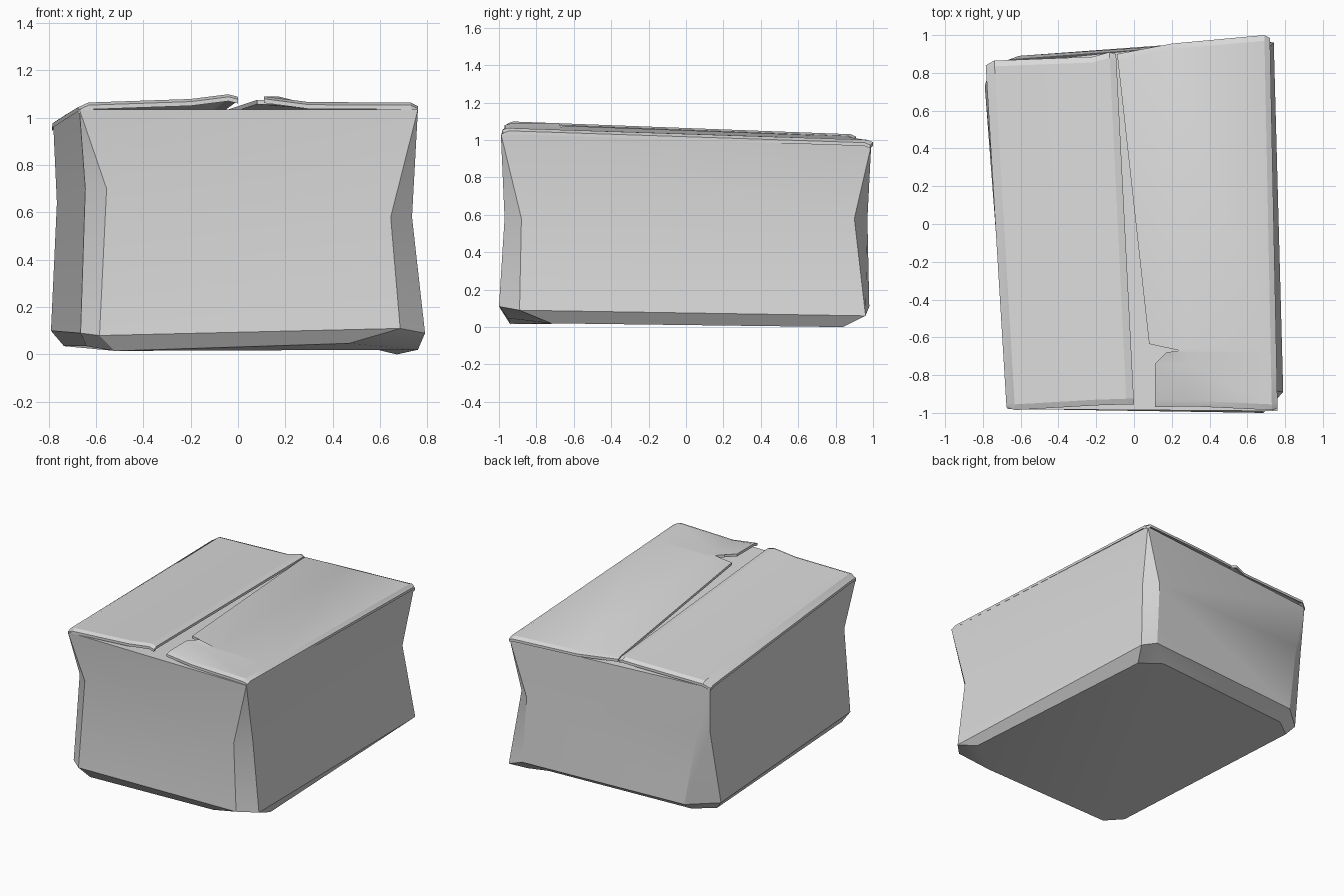
import bpy
import bmesh
import math

default_cube = bpy.data.objects.get("Cube")
if default_cube:
    bpy.data.objects.remove(default_cube, do_unlink=True)

# One plain cardboard colour for every part
GREY = (0.7, 0.7, 0.7, 1.0)
cardboard = bpy.data.materials.new("plain_grey_cardboard")
cardboard.use_nodes = True
cardboard.diffuse_color = GREY
shader = next(n for n in cardboard.node_tree.nodes if n.type == "BSDF_PRINCIPLED")
shader.inputs["Base Color"].default_value = GREY


def finish(name, bm, angle):
    """Turn a bmesh into a shaded object with the cardboard colour."""
    bmesh.ops.remove_doubles(bm, verts=bm.verts[:], dist=0.001)
    bmesh.ops.recalc_face_normals(bm, faces=bm.faces[:])
    mesh = bpy.data.meshes.new(name)
    bm.to_mesh(mesh)
    bm.free()
    mesh.materials.append(cardboard)
    obj = bpy.data.objects.new(name, mesh)
    bpy.context.scene.collection.objects.link(obj)
    bpy.ops.object.select_all(action="DESELECT")
    bpy.context.view_layer.objects.active = obj
    obj.select_set(True)
    bpy.ops.object.shade_smooth_by_angle(angle=math.radians(angle))


def loft(bm, rows, closed):
    """Bridge equal-length rows of points with quads, returning the vertices."""
    grid = [[bm.verts.new(point) for point in row] for row in rows]
    for lower, upper in zip(grid, grid[1:]):
        count = len(lower)
        for i in range(count if closed else count - 1):
            j = (i + 1) % count
            bm.faces.new((lower[i], lower[j], upper[j], upper[i]))
    return grid


def doubled(corners):
    """Repeat each corner, so that its chamfer closes to a point."""
    return [corner for corner in corners for _ in range(2)]


# Dented body: chamfered rings, two points per corner, counterclockwise
base_ring = [(-.64, -.86, .035), (-.52, -.94, .015), (.47, -.95, .047), (.76, -.72, .02),
             (.67, .84, 0), (.48, .88, .047), (-.6, .8, .035), (-.735, .7, .035)]
low_ring = [(-.665, -.92, .09), (-.585, -.98, .08), (.685, -1, .11), (.79, -.89, .09),
            (.74, .96, .06), (.62, .98, .11), (-.61, .89, .1), (-.79, .73, .1)]
waist_ring = [(-.645, -.88, .7), (-.555, -.95, .7), (.645, -.97, .58), (.735, -.88, .58),
              (.68, .9, .58), (.59, .97, .58), (-.69, .86, .62), (-.765, .82, .64)]
rim_ring = doubled([(-.67, -.98, 1.035), (.76, -.99, 1.035), (.71, .99, .97), (-.78, .84, .965)])
body = bmesh.new()
rings = loft(body, [base_ring, low_ring, waist_ring, rim_ring], True)
body.faces.new(rings[0])
body.faces.new(rings[-1][::2])

# Diagonal creases running from the waist dents across the front, side and back
low, waist, rim = rings[1:]
for start, end in ((waist[2], low[1]), (waist[2], rim[1]), (waist[4], low[3]),
                   (waist[4], rim[3]), (waist[5], low[6])):
    bmesh.ops.connect_verts(body, verts=[start, end])
finish("box_body", body, 25)


def flap(name, rows, thickness):
    """Bent sheet from rows of points, thickened downwards."""
    bm = bmesh.new()
    top = loft(bm, rows, False)
    under = loft(bm, [[(x, y, z - thickness) for x, y, z in row] for row in rows], False)

    def outline(grid):
        return (grid[0] + [row[-1] for row in grid[1:-1]]
                + grid[-1][::-1] + [row[0] for row in grid[-2:0:-1]])

    # Wall around the outline joins both skins
    a, b = outline(top), outline(under)
    for i in range(len(a)):
        j = (i + 1) % len(a)
        bm.faces.new((a[i], a[j], b[j], b[i]))
    finish(name, bm, 20)


def soft_ends(front, back, stations=()):
    """Row from front to back whose two ends curl down slightly."""
    def between(y):
        t = (y - front[1]) / (back[1] - front[1])
        return tuple(f + (b - f) * t for f, b in zip(front, back))
    inset, drop = .03, .012
    ends = [front[1] + inset, *stations, back[1] - inset]
    return [(front[0], front[1], front[2] - drop), *map(between, ends),
            (back[0], back[1], back[2] - drop)]


# Flap on the -x side, rising to the slit
flap("right_hand_flap", [
    soft_ends((-.675, -.97, 1.045), (-.785, .84, .975)),
    soft_ends((-.63, -.985, 1.065), (-.74, .865, 1.005)),
    soft_ends((-.2, -.96, 1.08), (-.22, .885, 1.015)),
    soft_ends((-.04, -.955, 1.1), (-.13, .91, 1.03)),
    soft_ends((0, -.955, 1.09), (-.095, .9, 1.02)),
], .018)

# Flap on the +x side, with a torn notch in its inner edge
tear = (-.74, -.68, -.67, -.64)
torn_edge = [(.11, -.97, 1.08), (.11, -.93, 1.09), (.11, -.74, 1.09), (.17, -.68, 1.09),
             (.24, -.67, 1.07), (.08, -.635, 1.075), (-.085, .86, 1.02), (-.09, .9, 1.01)]
flap("left_hand_flap", [
    soft_ends((.76, -.975, 1.05), (.72, .985, .985), tear),
    soft_ends((.73, -.985, 1.065), (.69, 1, 1), tear),
    soft_ends((.3, -.965, 1.067), (.2, .955, 1.005), tear),
    torn_edge,
], .018)
